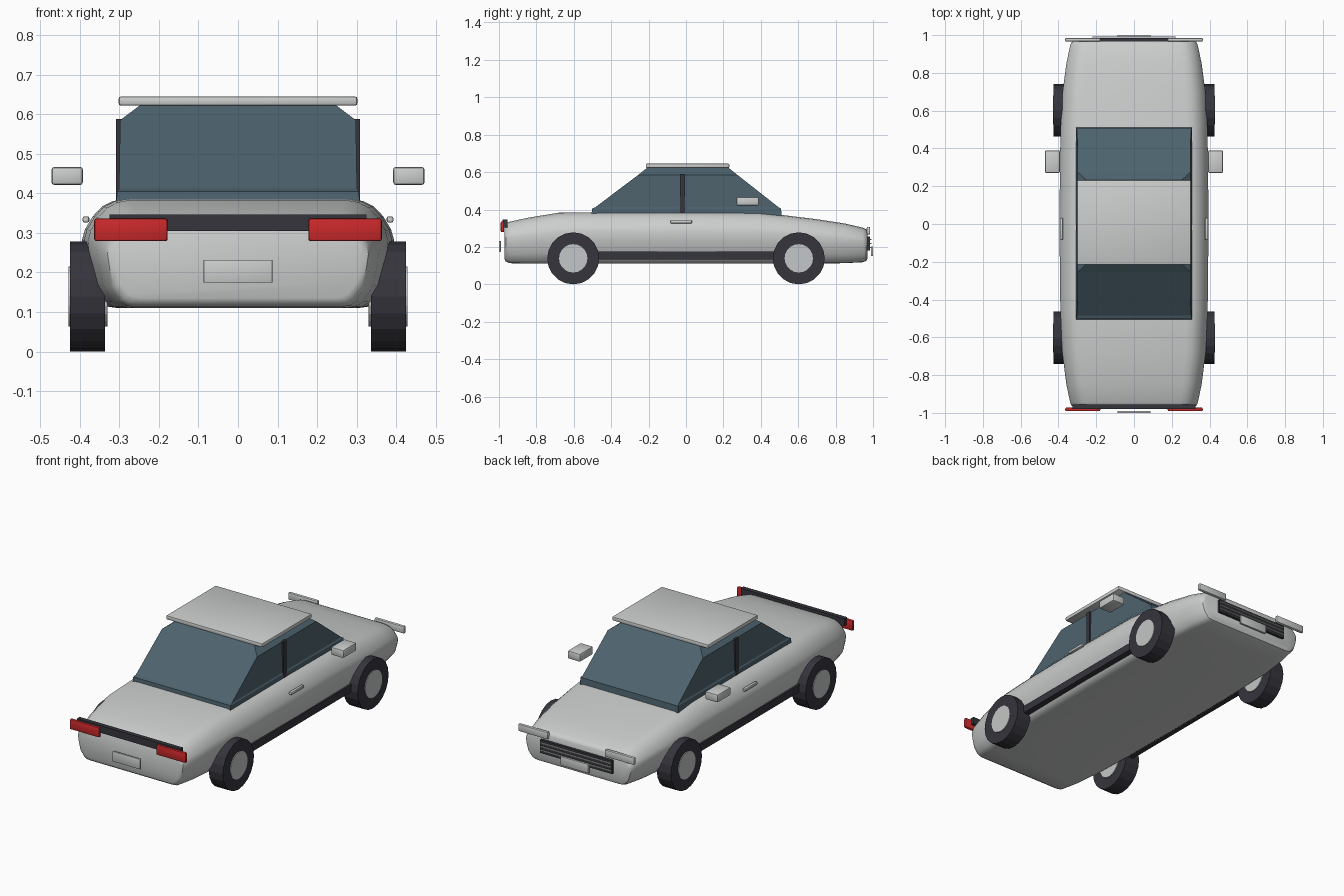
import bpy, bmesh, math
from mathutils import Matrix, Vector

if "Cube" in bpy.data.objects:
    bpy.data.objects.remove(bpy.data.objects["Cube"])


def material(name, rgb):
    m = bpy.data.materials.new(name)
    m.diffuse_color = (*rgb, 1)
    m.use_nodes = True
    m.node_tree.nodes["Principled BSDF"].inputs["Base Color"].default_value = m.diffuse_color
    return m


PAINT = material("silver paint", (0.60, 0.62, 0.61))
GLASS = material("blue grey glass", (0.075, 0.125, 0.155))
BLACK = material("black trim", (0.037, 0.035, 0.046))
RED = material("red lens", (0.60, 0.022, 0.024))
ALLOY = material("alloy", (0.55, 0.57, 0.57))


def finish(bm, name, mat, smooth_angle=None):
    bmesh.ops.recalc_face_normals(bm, faces=bm.faces)
    me = bpy.data.meshes.new(name)
    bm.to_mesh(me)
    bm.free()
    me.materials.append(mat)
    if smooth_angle:
        me.shade_smooth()
        me.set_sharp_from_angle(angle=math.radians(smooth_angle))
    ob = bpy.data.objects.new(name, me)
    bpy.context.collection.objects.link(ob)
    return ob


def box(name, mat, x, y, z, bevel=0.0):
    """Box spanning the (low, high) ranges, with optional rounded edges."""
    bm = bmesh.new()
    bmesh.ops.create_cube(bm, size=1)
    for v in bm.verts:
        v.co = Vector([(a + b) / 2 + c * (b - a)
                       for (a, b), c in zip((x, y, z), v.co)])
    if bevel:
        bmesh.ops.bevel(bm, geom=bm.edges[:], offset=bevel, segments=2,
                        profile=0.5, affect='EDGES')
    return finish(bm, name, mat, 35 if bevel else None)


def pair(name, mat, x, y, z, bevel=0.0):
    box(name + "_right", mat, x, y, z, bevel)
    box(name + "_left", mat, (-x[1], -x[0]), y, z, bevel)


def loft(name, mat, rings, smooth_angle=None):
    bm = bmesh.new()
    loops = [[bm.verts.new(p) for p in ring] for ring in rings]
    n = len(loops[0])
    for a, b in zip(loops, loops[1:]):
        for i in range(n):
            j = (i + 1) % n
            bm.faces.new((a[i], a[j], b[j], b[i]))
    bm.faces.new(loops[0])
    bm.faces.new(loops[-1])
    return finish(bm, name, mat, smooth_angle)


def cylinder_x(name, mat, radius, x0, x1, y, z, sides):
    bm = bmesh.new()
    bmesh.ops.create_cone(bm, cap_ends=True, segments=sides, radius1=radius,
                          radius2=radius, depth=abs(x1 - x0))
    bm.transform(Matrix.Translation(((x0 + x1) / 2, y, z))
                 @ Matrix.Rotation(math.pi / 2, 4, 'Y'))
    return finish(bm, name, mat)


# Body shell: rounded half section swept through stations along the length
half = [(0.77, 0), (0.83, 0.012), (0.88, 0.06), (0.95, 0.22), (0.985, 0.45),
        (1, 0.62), (0.98, 0.72), (0.93, 0.84), (0.87, 0.93), (0.80, 0.98),
        (0.72, 1.0)]
section = half + [(-u, v) for u, v in reversed(half)]
# y, half width, bottom, top
stations = [(-0.97, 0.315, 0.135, 0.312), (-0.963, 0.33, 0.122, 0.325),
            (-0.945, 0.338, 0.113, 0.334), (-0.85, 0.358, 0.11, 0.355),
            (-0.68, 0.380, 0.11, 0.383), (-0.45, 0.390, 0.11, 0.385),
            (0, 0.395, 0.11, 0.386), (0.38, 0.391, 0.11, 0.384),
            (0.52, 0.388, 0.11, 0.370), (0.70, 0.378, 0.111, 0.348),
            (0.85, 0.358, 0.113, 0.325), (0.945, 0.338, 0.118, 0.303),
            (0.963, 0.33, 0.124, 0.294), (0.97, 0.315, 0.137, 0.283)]
loft("body", PAINT, [[(u * w, y, lo + v * (hi - lo)) for u, v in section]
                     for y, w, lo, hi in stations], 40)

# Cabin glass: short upright lip, sloped screens, chamfer under the roof
levels = [(0.36, 0.308, -0.507, 0.512), (0.405, 0.306, -0.502, 0.508),
          (0.412, 0.301, -0.485, 0.495), (0.585, 0.298, -0.255, 0.275),
          (0.625, 0.245, -0.205, 0.225)]
loft("cabin_glass", GLASS, [[(-w, r, z), (w, r, z), (w, f, z), (-w, f, z)]
                            for z, w, r, f in levels])

# Roof panel and door pillars
box("roof", PAINT, (-0.302, 0.302), (-0.215, 0.232), (0.622, 0.645), 0.006)
pair("door_pillar", BLACK, (0.285, 0.308), (-0.031, -0.005), (0.375, 0.588))

# Side fittings
pair("sill_strip", BLACK, (0.345, 0.383), (-0.52, 0.52), (0.133, 0.175))
pair("door_handle", PAINT, (0.376, 0.393), (-0.083, 0.032), (0.326, 0.342), 0.005)
pair("wing_mirror", PAINT, (0.392, 0.472), (0.27, 0.39), (0.421, 0.467), 0.008)

# Wheels with flush hub discs
for side, sx in (("right", 1), ("left", -1)):
    for end, y in (("front", 0.603), ("rear", -0.603)):
        cylinder_x(f"tyre_{end}_{side}", BLACK, 0.139, sx * 0.336, sx * 0.425,
                   y, 0.139, 20)
        cylinder_x(f"hub_{end}_{side}", ALLOY, 0.076, sx * 0.33, sx * 0.429,
                   y, 0.139, 20)

# Tail: dark band, lamps and plate
box("tail_band", BLACK, (-0.325, 0.325), (-0.98, -0.955), (0.305, 0.346))
pair("tail_lamp", RED, (0.178, 0.364), (-0.991, -0.972), (0.279, 0.337), 0.007)
box("rear_plate", PAINT, (-0.087, 0.087), (-1.0, -0.99), (0.174, 0.232), 0.002)

# Nose: grille with slats, lamps and plate
box("grille", BLACK, (-0.225, 0.225), (0.96, 0.985), (0.18, 0.255))
for i in range(3):
    z = 0.197 + 0.021 * i
    box(f"grille_slat_{i + 1}", ALLOY, (-0.22, 0.22), (0.98, 0.992),
        (z - 0.003, z + 0.003))
pair("head_lamp", PAINT, (0.178, 0.364), (0.966, 0.985), (0.266, 0.307), 0.006)
box("front_plate", PAINT, (-0.087, 0.087), (0.988, 1.0), (0.152, 0.203), 0.002)
